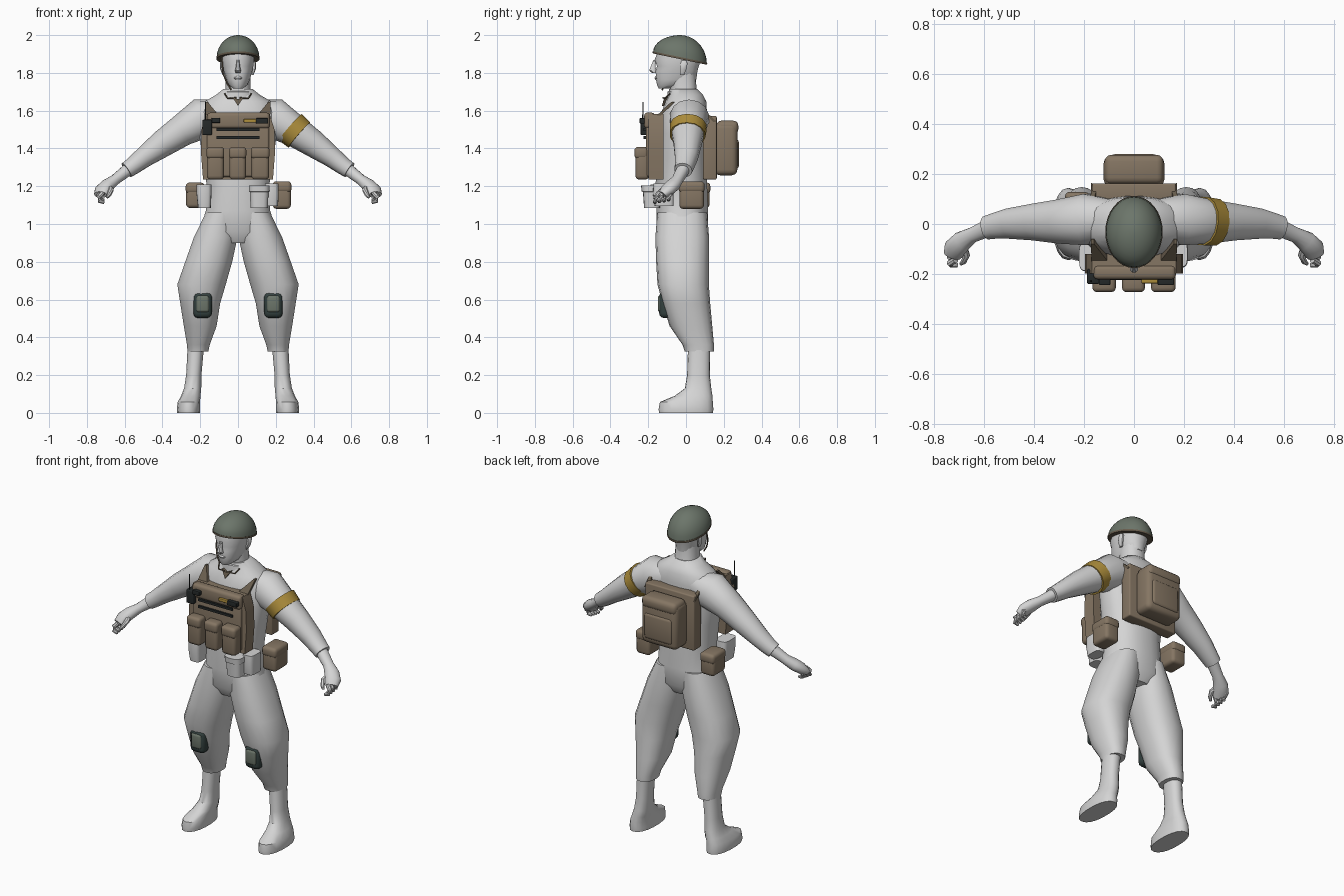
import bpy, bmesh, math
from mathutils import Vector


def mat(name, r, g, b):
    m = bpy.data.materials.new(name)
    m.diffuse_color = (r, g, b, 1)
    return m


GREY = mat("light grey cloth", .66, .66, .66)
TAN = mat("tan fabric", .235, .18, .125)
BROWN = mat("dark brown webbing", .14, .11, .075)
GREEN = mat("grey green", .15, .18, .145)
DARK = mat("dark green rubber", .035, .055, .052)
BLACK = mat("black plastic", .018, .022, .022)
GOLD = mat("mustard", .42, .27, .045)


def finish(name, bm, m, mirror=False, angle=40):
    bmesh.ops.recalc_face_normals(bm, faces=bm.faces)
    me = bpy.data.meshes.new(name)
    bm.to_mesh(me)
    bm.free()
    me.materials.append(m)
    ob = bpy.data.objects.new(name, me)
    bpy.context.collection.objects.link(ob)
    bpy.ops.object.select_all(action='DESELECT')
    ob.select_set(True)
    bpy.context.view_layer.objects.active = ob
    bpy.ops.object.shade_smooth_by_angle(angle=math.radians(angle))
    if mirror:
        ob.modifiers.new("mirror", 'MIRROR').use_mirror_merge = False
    return ob


def skin(name, rings, m, mirror=False, angle=40):
    """Join closed rings of points into a capped surface."""
    bm = bmesh.new()
    vs = [[bm.verts.new(p) for p in r] for r in rings]
    n = len(vs[0])
    for a, b in zip(vs, vs[1:]):
        for i in range(n):
            j = (i + 1) % n
            bm.faces.new((a[i], a[j], b[j], b[i]))
    bm.faces.new(vs[0])
    bm.faces.new(vs[-1])
    return finish(name, bm, m, mirror, angle)


def ring(c, u, v, n, p):
    out = []
    for i in range(n):
        a = 2 * math.pi * (i + .5) / n
        f = lambda t: math.copysign(abs(t) ** (2 / p), t)
        out.append(c + u * f(math.cos(a)) + v * f(math.sin(a)))
    return out


def stack(name, rows, m, mirror=False, n=18, p=2.3, angle=40):
    """Upright loft; rows are x centre, y centre, z, x radius, y radius."""
    return skin(name, [ring(Vector(r[:3]), Vector((r[3], 0, 0)), Vector((0, r[4], 0)), n, p)
                       for r in rows], m, mirror, angle)


def limb(name, rows, m, mirror=False, n=14, p=2.1, angle=40):
    """Loft along a path; rows are x, y, z, sideways radius, upright radius."""
    pts = [Vector(r[:3]) for r in rows]
    rings = []
    for i, r in enumerate(rows):
        t = (pts[min(i + 1, len(pts) - 1)] - pts[max(i - 1, 0)]).normalized()
        u = t.cross(Vector((0, 0, 1)))
        u = u.normalized() if u.length > .01 else Vector((1, 0, 0))
        rings.append(ring(pts[i], u * r[3], u.cross(t) * r[4], n, p))
    return skin(name, rings, m, mirror, angle)


def box(name, x, y, z, m, bevel=.0, mirror=False, seg=3):
    bm = bmesh.new()
    bmesh.ops.create_cube(bm, size=1)
    for v in bm.verts:
        v.co = [s[0] + (c + .5) * (s[1] - s[0]) for c, s in zip(v.co, (x, y, z))]
    if bevel:
        bmesh.ops.bevel(bm, geom=bm.edges[:], offset=bevel, segments=seg,
                        profile=.5, affect='EDGES')
    return finish(name, bm, m, mirror)


def prism(name, pts, y0, y1, m, shear=0, mirror=False):
    """Front outline given depth; shear leans it along y with height."""
    z0 = min(z for _, z in pts)
    return skin(name, [[(x, y + shear * (z - z0), z) for x, z in pts] for y in (y0, y1)],
                m, mirror, 30)


# Body and clothing
stack("torso", [(0, -.02, .90, .09, .10), (0, -.02, .96, .205, .135), (0, -.02, 1.07, .172, .138),
                (0, -.025, 1.2, .166, .138), (0, -.02, 1.35, .188, .132), (0, -.015, 1.48, .208, .128),
                (0, -.01, 1.59, .208, .122), (0, 0, 1.65, .175, .108), (0, 0, 1.685, .115, .09),
                (0, -.015, 1.715, .078, .075)], GREY, n=24)
limb("sleeves", [(.09, .02, 1.585, .08, .075), (.19, .018, 1.56, .105, .108), (.3, .01, 1.493, .09, .084),
                 (.4, .008, 1.425, .075, .072), (.5, .002, 1.352, .062, .055),
                 (.56, -.008, 1.305, .052, .047), (.59, -.015, 1.285, .048, .044)], GREY, True)
limb("wrists_and_palms", [(.57, -.01, 1.297, .036, .034), (.65, -.045, 1.235, .031, .028),
                          (.69, -.07, 1.205, .042, .034), (.718, -.10, 1.178, .046, .032),
                          (.728, -.125, 1.155, .036, .022)], GREY, True)
for i in range(4):
    y = -.085 - .024 * i
    zf = 1.168 - .004 * i
    limb("finger_%d" % (i + 1), [(.715, y + .012, zf + .01, .013, .013), (.738, y, zf - .012, .013, .013),
                                 (.733, y - .006, zf - .035, .012, .012),
                                 (.708, y - .008, zf - .042, .009, .009)], GREY, True, n=8)
limb("thumbs", [(.685, -.085, 1.2, .016, .016), (.672, -.125, 1.18, .015, .015),
                (.682, -.15, 1.155, .012, .012), (.694, -.16, 1.14, .007, .007)], GREY, True, n=8)
stack("trouser_legs", [(.088, -.02, 1.06, .083, .132), (.118, -.02, .93, .117, .142),
                       (.155, -.018, .80, .126, .14), (.193, -.015, .68, .13, .136),
                       (.2, .002, .58, .107, .126), (.2, .026, .46, .088, .113),
                       (.21, .065, .36, .061, .083), (.212, .07, .325, .056, .077)], GREY, True)
stack("boots", [(.22, .07, .40, .045, .058), (.234, .066, .2, .041, .06), (.24, .064, .13, .046, .07),
                (.25, .04, .09, .052, .1), (.26, .002, .058, .06, .14), (.262, 0, .02, .063, .145),
                (.262, 0, 0, .062, .143)], GREY, True)

# Neck, collar and head
stack("neck", [(0, 0, 1.65, .08, .075), (0, -.015, 1.72, .066, .07), (0, -.02, 1.80, .066, .072)], GREY)
stack("collar", [(0, -.005, 1.66, .1, .095), (0, -.012, 1.70, .083, .086),
                 (0, -.012, 1.705, .076, .078)], GREY)
prism("collar_tab", [(-.03, 1.672), (0, 1.625), (.03, 1.672), (0, 1.66)], -.128, -.09, BROWN, .3)
for s in (-1, 1):
    limb("collar_edge", [(s * .07, -.085, 1.69, .004, .004), (s * .055, -.112, 1.665, .004, .004),
                         (s * .008, -.122, 1.668, .004, .004)], BROWN, n=6)
stack("head", [(0, -.115, 1.718, .026, .03), (0, -.08, 1.735, .05, .074), (0, -.052, 1.765, .064, .108),
               (0, -.05, 1.81, .076, .112), (0, -.043, 1.835, .082, .112), (0, -.043, 1.87, .086, .124),
               (0, -.03, 1.93, .086, .115)], GREY, n=20, p=2.2)
stack("nose", [(0, -.165, 1.868, .008, .008), (0, -.174, 1.835, .011, .013),
               (0, -.176, 1.812, .017, .02), (0, -.165, 1.80, .014, .016)], GREY, n=8)
stack("lips", [(0, -.15, 1.783, .012, .012), (0, -.152, 1.773, .024, .015),
               (0, -.15, 1.762, .012, .012)], GREY, n=10)
stack("ears", [(.077, -.02, 1.79, .006, .012), (.084, -.015, 1.82, .011, .018),
               (.086, -.01, 1.85, .01, .02), (.082, -.012, 1.865, .005, .012)], GREY, True, n=8)
limb("chin_strap", [(-.086, -.07, 1.885, .004, .005), (-.08, -.1, 1.80, .004, .005),
                    (-.058, -.12, 1.745, .004, .005), (-.035, -.125, 1.71, .004, .005)], BROWN, n=6)


# Helmet with a sloping rim
def helmet_ring(k, grow=1, lift=0):
    out = []
    for i in range(32):
        a = 2 * math.pi * i / 32
        r = math.cos(k) * grow
        rim = 1.88 - .03 * math.sin(a) + lift
        out.append((.113 * r * math.cos(a), -.032 + .142 * r * math.sin(a),
                    rim + (2 - rim) * math.sin(k)))
    return out


skin("helmet", [helmet_ring(math.radians(d)) for d in (0, 12, 24, 36, 48, 60, 71, 81, 88)], GREEN)
skin("helmet_trim", [helmet_ring(0, 1.01, -.007), helmet_ring(0, 1.02, -.002),
                     helmet_ring(0, 1.015, .004)], BROWN)

# Vest front
prism("front_plate", [(-.185, 1.235), (.185, 1.235), (.196, 1.38), (.193, 1.5), (.168, 1.582),
                      (-.168, 1.582), (-.193, 1.5), (-.196, 1.38)], -.198, -.12, TAN)
box("front_panel", (-.165, .165), (-.213, -.17), (1.25, 1.515), TAN, .012)
box("chest_roll", (-.163, .168), (-.222, -.165), (1.505, 1.59), TAN, .018)
prism("shoulder_strap_front", [(.085, 1.555), (.17, 1.545), (.172, 1.645), (.16, 1.645)],
      -.185, -.165, BROWN, 1.05, True)
for x0, x1 in ((-.165, -.075), (-.046, .042), (.07, .165)):
    box("magazine_pouch", (x0, x1), (-.268, -.195), (1.235, 1.405), TAN, .02)
    box("magazine_flap", (x0 - .002, x1 + .002), (-.273, -.2), (1.345, 1.408), TAN, .018)
for z in (1.5, 1.458):
    box("vest_slot", (-.115, .115), (-.224, -.2), (z - .007, z + .007), BLACK)

# Chest gear
box("radio", (-.188, -.138), (-.24, -.18), (1.47, 1.552), BLACK, .006)
limb("antenna", [(-.172, -.228, 1.54, .004, .004), (-.172, -.228, 1.645, .003, .003)], BLACK, n=6)
box("radio_switch", (-.14, -.095), (-.245, -.21), (1.535, 1.562), BLACK, .004)
box("light_stick", (.03, .1), (-.238, -.215), (1.537, 1.555), GOLD, .004)
box("chest_light", (.095, .16), (-.245, -.212), (1.531, 1.56), BLACK, .004)

# Back panel and pack
box("back_panel", (-.168, .168), (.09, .163), (1.235, 1.572), TAN, .008)
prism("shoulder_strap_back", [(.145, 1.55), (.172, 1.54), (.174, 1.605), (.162, 1.605)],
      .145, .165, BROWN, -1.1, True)
box("backpack", (-.122, .122), (.15, .272), (1.258, 1.535), TAN, .03)
box("backpack_flap", (-.118, .118), (.16, .277), (1.475, 1.547), TAN, .026)
box("backpack_pocket", (-.095, .095), (.24, .28), (1.29, 1.45), TAN, .018)

# Hip pouches
box("hip_pouch_right", (.185, .28), (-.035, .095), (1.08, 1.21), TAN, .02)
box("hip_pouch_right_lid", (.183, .283), (-.039, .099), (1.165, 1.226), TAN, .02)
box("hip_pouch_left", (-.275, -.18), (.0, .125), (1.085, 1.2), TAN, .02)
box("hip_pouch_left_lid", (-.277, -.178), (-.004, .129), (1.16, 1.22), TAN, .02)
stack("round_pouch", [(.112, -.18, 1.085, .046, .042), (.112, -.183, 1.17, .05, .045),
                      (.112, -.185, 1.172, .055, .05), (.112, -.188, 1.205, .055, .05)], GREY, p=3)
stack("belt_pouch", [(.178, -.115, 1.095, .034, .05), (.178, -.12, 1.16, .038, .055),
                     (.178, -.12, 1.215, .036, .052)], GREY, p=4)
stack("belt_pouch", [(-.178, -.125, 1.085, .034, .055), (-.18, -.13, 1.16, .04, .06),
                     (-.18, -.13, 1.21, .04, .058)], GREY, p=4)

# Arm band
limb("arm_band", [(.277, .012, 1.513, .099, .093), (.325, .008, 1.471, .095, .088)], GOLD)

# Knee pads
box("knee_pads", (.138, .236), (-.142, -.07), (.502, .642), DARK, .026, True)
box("knee_caps", (.153, .221), (-.149, -.11), (.532, .622), GREEN, .014, True)
